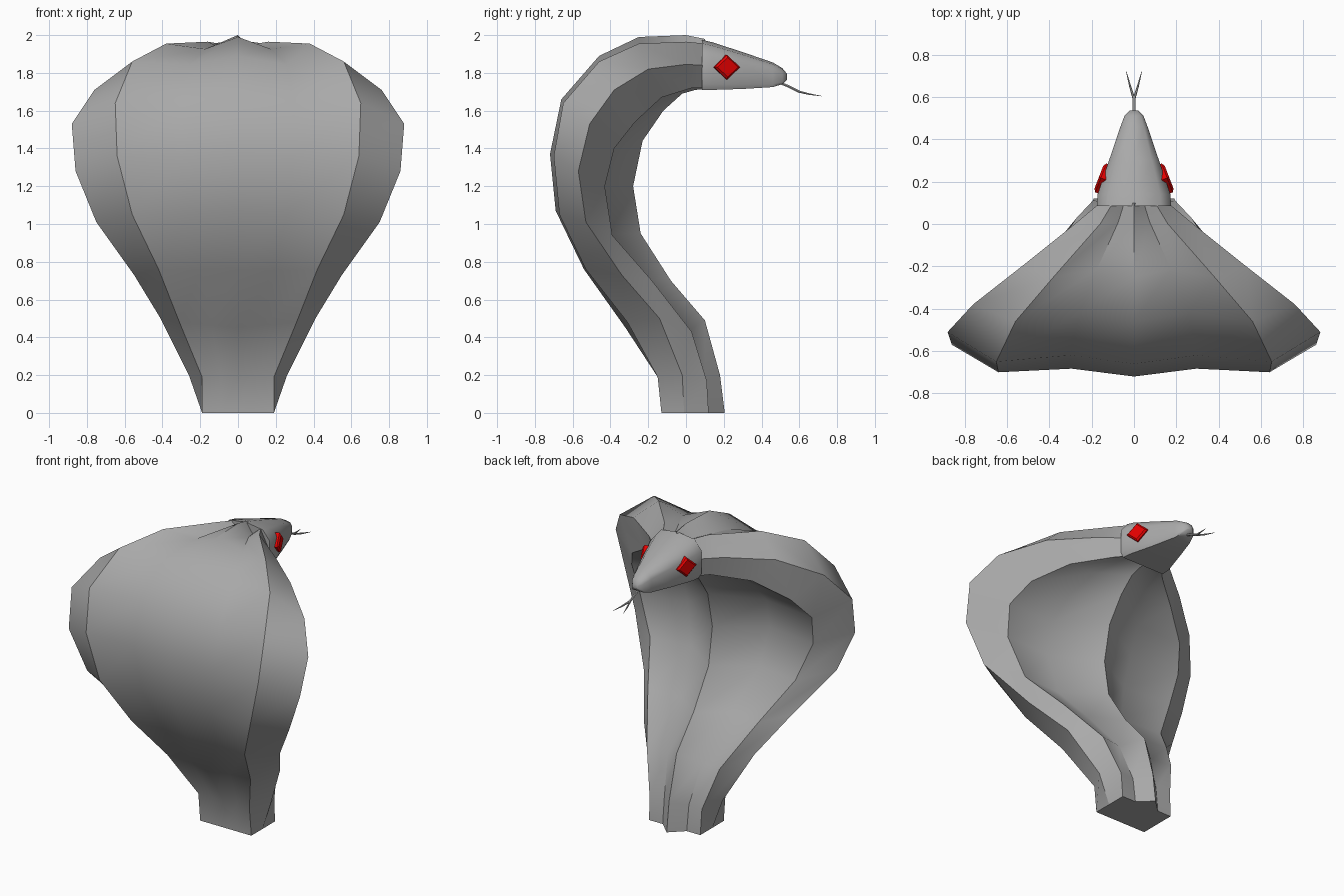
import bpy, bmesh, math
from mathutils import Vector

if "Cube" in bpy.data.objects:
    bpy.data.objects.remove(bpy.data.objects["Cube"])


def material(name, color):
    m = bpy.data.materials.new(name)
    m.use_nodes = True
    m.diffuse_color = color
    m.node_tree.nodes["Principled BSDF"].inputs["Base Color"].default_value = color
    return m


grey = material("scale grey", (0.4, 0.4, 0.4, 1))
red = material("eye red", (0.8, 0, 0, 1))


def loft(name, rings, mat, angle=30, creases=()):
    """Skin closed rings of equal length, cap both ends, keep chosen lines sharp."""
    bm = bmesh.new()
    rows = [[bm.verts.new(p) for p in ring] for ring in rings]
    n = len(rows[0])
    for a, b in zip(rows, rows[1:]):
        for i in range(n):
            j = (i + 1) % n
            bm.faces.new((a[i], a[j], b[j], b[i]))
        for i in creases:
            bm.edges.get((a[i], b[i])).smooth = False
    bm.faces.new(rows[0])
    bm.faces.new(rows[-1])
    bmesh.ops.recalc_face_normals(bm, faces=bm.faces)
    mesh = bpy.data.meshes.new(name)
    bm.to_mesh(mesh)
    bm.free()
    mesh.materials.append(mat)
    obj = bpy.data.objects.new(name, mesh)
    bpy.context.collection.objects.link(obj)
    bpy.ops.object.select_all(action="DESELECT")
    obj.select_set(True)
    bpy.context.view_layer.objects.active = obj
    bpy.ops.object.shade_smooth_by_angle(angle=math.radians(angle))


def mirrored(half):
    """Close a half section whose first and last points lie on x = 0."""
    return half + [Vector((-p.x, p.y, p.z)) for p in reversed(half[1:-1])]


# Hood: guide lines from the tail end up to the neck
spine = [(-.13, 0), (-.15, .19), (-.32, .45), (-.54, .76), (-.69, 1.07), (-.72, 1.37),
         (-.66, 1.66), (-.46, 1.89), (-.25, 1.99), (0, 2), (.1, 1.98)]
belly = [(.205, 0), (.18, .2), (.1, .49), (-.08, .7), (-.24, .95), (-.28, 1.2),
         (-.23, 1.44), (-.12, 1.6), (-.02, 1.69), (.05, 1.71), (.1, 1.715)]
back_edge = [(.19, -.13, 0), (.19, -.15, .19), (.31, -.31, .48), (.42, -.53, .76),
             (.56, -.67, 1.05), (.64, -.7, 1.36), (.65, -.65, 1.64), (.56, -.46, 1.86),
             (.38, -.25, 1.955), (.16, 0, 1.965), (.1, .1, 1.955)]
rim = [(.19, -.01, 0), (.26, -.02, .2), (.41, -.14, .5), (.55, -.34, .73),
       (.75, -.53, 1.01), (.86, -.57, 1.28), (.88, -.51, 1.53), (.76, -.38, 1.71),
       (.53, -.2, 1.82), (.28, 0, 1.845), (.16, .1, 1.84)]
inner_edge = [(.19, .12, 0), (.195, .11, .17), (.27, .03, .43), (.41, -.18, .7),
              (.54, -.39, .94), (.645, -.43, 1.2), (.67, -.38, 1.4), (.59, -.27, 1.54),
              (.4, -.13, 1.67), (.2, .03, 1.72), (.14, .1, 1.72)]

rings = []
for k, (s, b, e, t, i) in enumerate(zip(spine, belly, back_edge, rim, inner_edge)):
    s, b = Vector((0, *s)), Vector((0, *b))
    e, t, i = Vector(e), Vector(t), Vector(i)
    # shallow groove down the back beside the spine
    inward = (b - s).normalized()
    depth = .03 * min(1, k / 3) + .01 * max(0, min(k, 8) - 5)
    groove = s.lerp(e, .46) + inward * depth
    # valley between the rim and the belly keel
    valley = Vector((i.x * .47, i.y, i.z)) - inward * .03 * min(1, k / 3)
    rings.append(mirrored([s, groove, e, t, i, valley, b]))
loft("hood_body", rings, grey, 42, (2, 3, 4, 6, 8, 9, 10))

# Head: tapering sections given as y, half width, top and bottom
head = [(.085, .175, 1.975, 1.71), (.14, .172, 1.962, 1.71), (.3, .118, 1.91, 1.715),
        (.46, .064, 1.855, 1.725), (.51, .045, 1.825, 1.74), (.535, .02, 1.795, 1.765)]
sections = []
for y, w, top, low in head:
    h = top - low
    sections.append(mirrored([Vector((0, y, top)), Vector((w * .72, y, top - h * .07)),
                              Vector((w, y, top - h * .3)), Vector((w, y, low + h * .12)),
                              Vector((w * .9, y, low)), Vector((0, y, low))]))
loft("head", sections, grey, 50)

# Eyes: bevelled diamonds lying on the slanted cheeks
for side, label in ((1, "left"), (-1, "right")):
    centre = Vector((side * .15, .215, 1.83))
    along = Vector((-side * .36, .93, 0)).normalized()
    out = Vector((side * .93, .36, 0)).normalized()
    outline = []
    for depth, size in ((-.02, 1), (.007, 1), (.017, .8)):
        outline.append([centre + out * depth + along * (.073 * size * math.cos(a))
                        + Vector((0, 0, .065 * size * math.sin(a)))
                        for a in (q * math.pi / 2 for q in range(4))])
    loft(label + "_eye", outline, red)


# Tongue: thin stalk with a forked end
def strand(name, points, radii):
    loft(name, [[Vector(p) + Vector((r * math.cos(a), 0, r * math.sin(a)))
                 for a in (q * math.pi / 3 for q in range(6))]
                for p, r in zip(points, radii)], grey)


strand("tongue", [(0, .49, 1.75), (0, .54, 1.73), (0, .6, 1.7)], (.008, .008, .008))
for side, label in ((1, "left"), (-1, "right")):
    strand(label + "_tongue_fork", [(0, .59, 1.703), (side * .018, .65, 1.688),
                                    (side * .037, .72, 1.677)], (.007, .005, .001))
